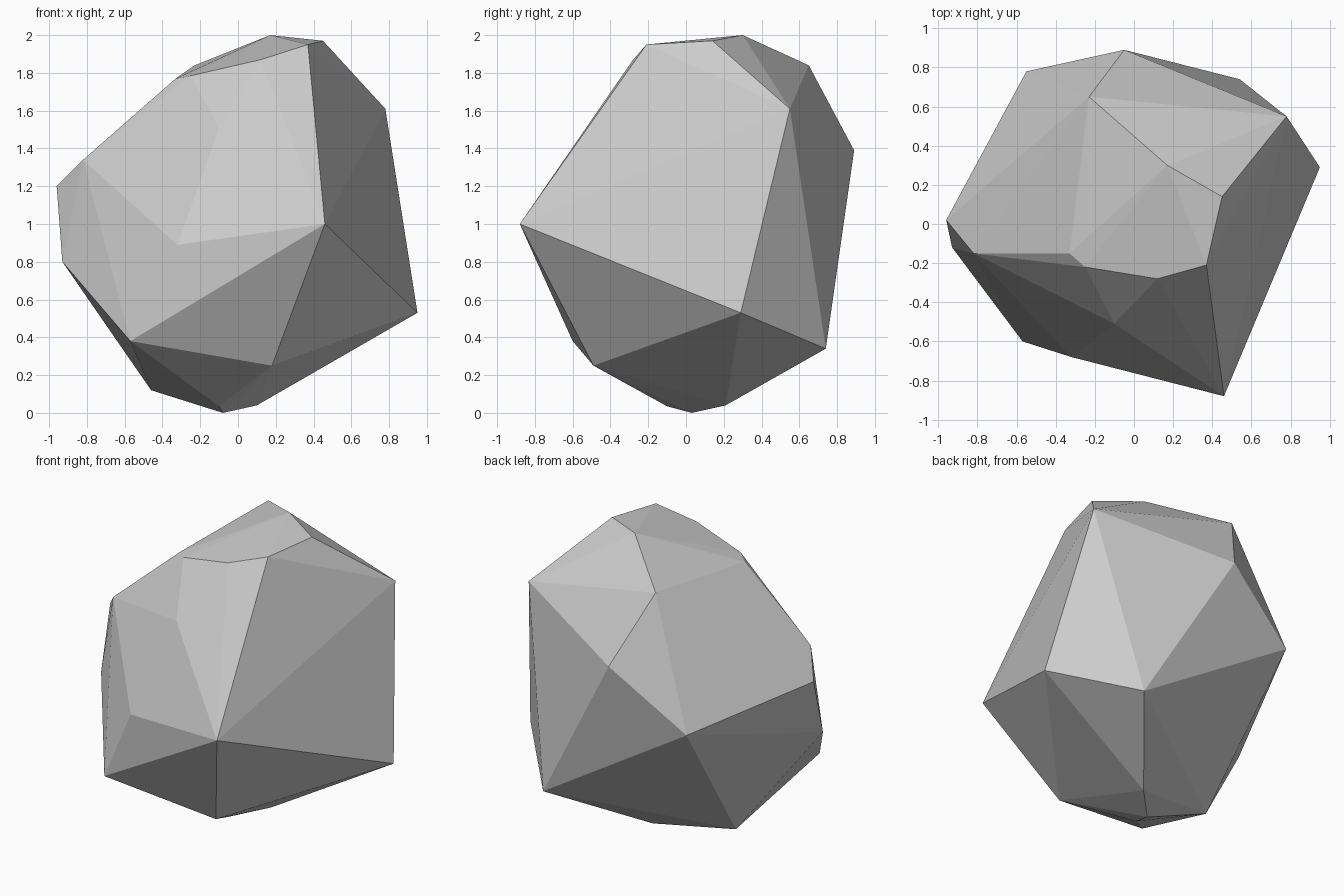
import bpy
import bmesh

# Remove the default cube
default_cube = bpy.data.objects.get("Cube")
if default_cube:
    bpy.data.objects.remove(default_cube, do_unlink=True)


def make_material(name, colour):
    material = bpy.data.materials.new(name)
    material.use_nodes = True
    material.diffuse_color = colour
    shader = material.node_tree.nodes["Principled BSDF"]
    shader.inputs["Base Color"].default_value = colour
    shader.inputs["Roughness"].default_value = 0.9
    return material


def make_boulder(name, rings, material):
    """Wrap a faceted convex skin around rings of corner points."""
    bm = bmesh.new()
    for ring in rings:
        for corner in ring:
            bm.verts.new(corner)
    hull = bmesh.ops.convex_hull(bm, input=bm.verts, use_existing_faces=False)
    # Drop any corner that fell inside the skin
    loose = [v for v in bm.verts if not v.link_faces]
    bmesh.ops.delete(bm, geom=loose, context="VERTS")
    bmesh.ops.recalc_face_normals(bm, faces=bm.faces)
    for face in bm.faces:
        face.smooth = False

    mesh = bpy.data.meshes.new(name)
    bm.to_mesh(mesh)
    bm.free()
    mesh.materials.append(material)
    boulder = bpy.data.objects.new(name, mesh)
    bpy.context.scene.collection.objects.link(boulder)
    return boulder


# Corners of the boulder, ring by ring from the crown down to the foot
crown = [(.17, .3, 2), (.45, .14, 1.97), (.37, -.21, 1.95),
         (.12, -.28, 1.87), (-.25, -.22, 1.785), (-.33, -.15, 1.77),
         (-.23, .65, 1.84)]
shoulder = [(.78, .55, 1.61), (-.1, -.51, 1.51), (-.82, -.15, 1.34),
            (-.96, .02, 1.2), (-.05, .89, 1.39)]
waist = [(.46, -.88, 1), (-.32, -.68, .89), (-.93, -.12, .8),
         (-.55, .78, 1.02)]
skirt = [(.95, .29, .53), (.54, .74, .34), (-.57, -.6, .38),
         (.18, -.49, .25), (-.46, .13, .12)]
foot = [(.1, .21, .04), (-.1, -.1, .035), (-.08, .03, 0)]

stone_grey = make_material("stone grey", (.6, .6, .6, 1))
make_boulder("boulder", [crown, shoulder, waist, skirt, foot], stone_grey)
